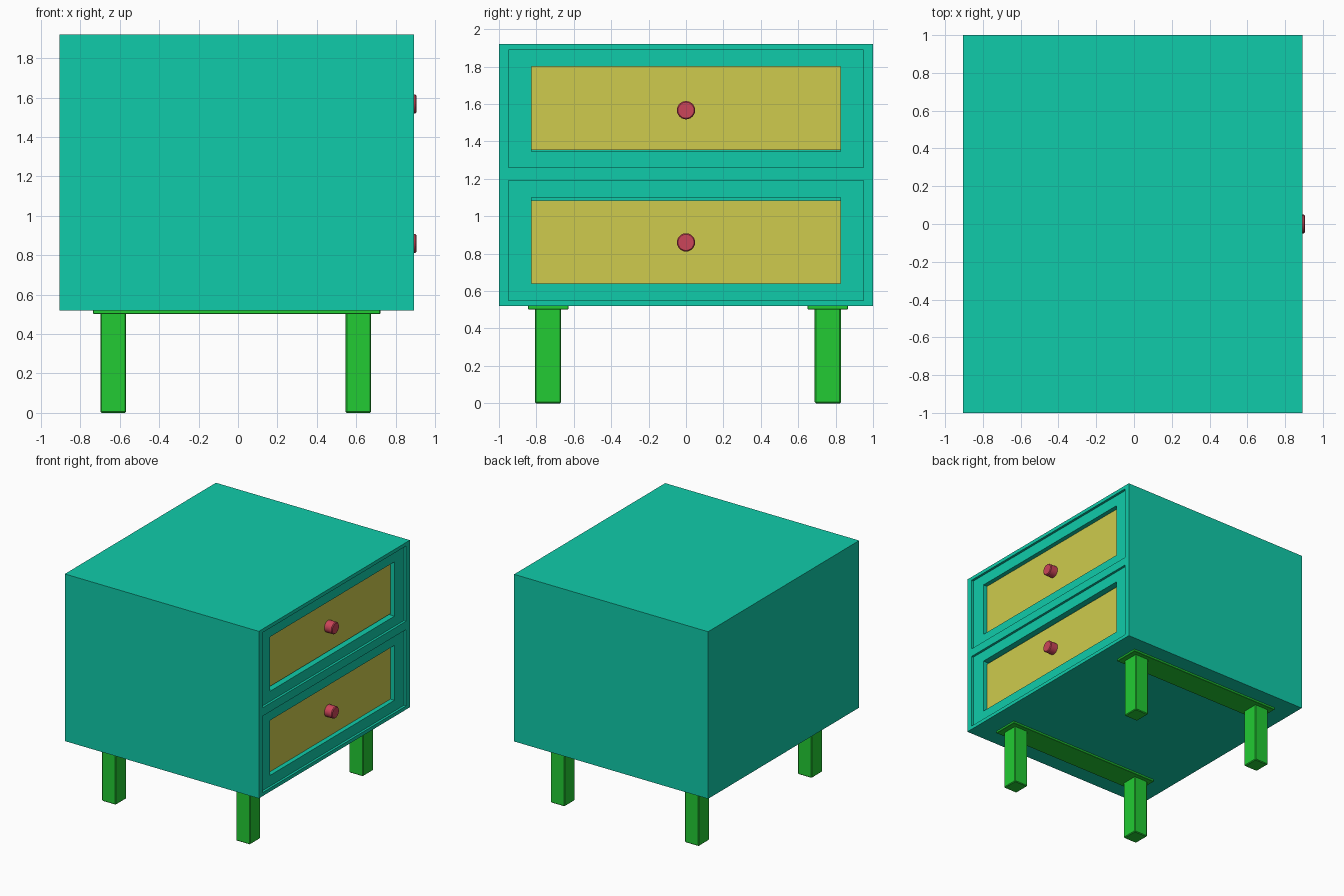
import bpy
import bmesh
from mathutils import Matrix, Vector

cube = bpy.data.objects.get("Cube")
if cube:
    bpy.data.objects.remove(cube, do_unlink=True)


def material(name, rgb):
    m = bpy.data.materials.new(name)
    m.use_nodes = True
    m.diffuse_color = (*rgb, 1)
    bsdf = next(n for n in m.node_tree.nodes if n.type == "BSDF_PRINCIPLED")
    bsdf.inputs["Base Color"].default_value = (*rgb, 1)
    return m


TEAL = material("teal", (0.005, 0.60, 0.40))
GREEN = material("green", (0.016, 0.60, 0.033))
YELLOW = material("yellow", (0.62, 0.60, 0.075))
RED = material("red", (0.60, 0.06, 0.10))


def add_object(name, bm, mat):
    mesh = bpy.data.meshes.new(name)
    bm.to_mesh(mesh)
    bm.free()
    mesh.materials.append(mat)
    obj = bpy.data.objects.new(name, mesh)
    bpy.context.scene.collection.objects.link(obj)
    return obj


def box(name, xs, ys, zs, mat, bevel=0):
    """Box spanning the given ranges, with optional chamfered edges."""
    lo, hi = Vector((xs[0], ys[0], zs[0])), Vector((xs[1], ys[1], zs[1]))
    bm = bmesh.new()
    bmesh.ops.create_cube(bm, size=1, matrix=Matrix.Translation((lo + hi) / 2)
                          @ Matrix.Diagonal((*(hi - lo), 1)))
    if bevel:
        bmesh.ops.bevel(bm, geom=bm.edges[:], offset=bevel, segments=1,
                        affect="EDGES")
    return add_object(name, bm, mat)


def cut(obj, *ranges):
    """Carve a box-shaped recess out of an object."""
    cutter = box("cutter", *ranges, TEAL)
    cutter.hide_render = True
    mod = obj.modifiers.new("recess", "BOOLEAN")
    mod.operation, mod.solver, mod.object = "DIFFERENCE", "EXACT", cutter
    graph = bpy.context.evaluated_depsgraph_get()
    mesh = bpy.data.meshes.new_from_object(obj.evaluated_get(graph))
    obj.modifiers.clear()
    obj.data = mesh
    bpy.data.objects.remove(cutter, do_unlink=True)


def knob(name, z):
    """Round pull with a chamfered rim, its axis along x."""
    bm = bmesh.new()
    bmesh.ops.create_cone(
        bm, cap_ends=True, segments=24, radius1=0.049, radius2=0.049, depth=0.085,
        matrix=Matrix.Translation((0.8625, 0, z)) @ Matrix.Rotation(1.5708, 4, "Y"))
    rim = [e for e in bm.edges if all(v.co.x > 0.9 for v in e.verts)]
    bmesh.ops.bevel(bm, geom=rim, offset=0.006, segments=1, affect="EDGES")
    obj = add_object(name, bm, RED)
    for p in obj.data.polygons:
        p.use_smooth = abs(p.normal.x) < 0.5
    for e in obj.data.edges:
        a, b = (obj.data.vertices[i].co for i in e.vertices)
        e.use_edge_sharp = abs(a.x - b.x) < 0.001


# Cabinet and its two framed drawers, which open towards +x
FRONT, DRAWER_FACE, PANEL_FACE = 0.893, 0.873, 0.835
body = box("cabinet_body", (-0.905, FRONT), (-1, 1), (0.52, 1.92), TEAL)

# Name, drawer height range, opening range, panel range, knob height
drawers = [("lower", (0.55, 1.19), (0.64, 1.10), (0.64, 1.085), 0.86),
           ("upper", (1.26, 1.89), (1.345, 1.80), (1.355, 1.80), 1.567)]
for name, outer, opening, panel, knob_z in drawers:
    cut(body, (0.75, 1), (-0.95, 0.95), outer)
    front = box(name + "_drawer_front", (0.75, DRAWER_FACE), (-0.95, 0.95), outer, TEAL)
    cut(front, (0.82, 1), (-0.825, 0.825), opening)
    box(name + "_drawer_panel", (0.80, PANEL_FACE), (-0.825, 0.825), panel, YELLOW)
    knob(name + "_drawer_knob", knob_z)

# Two mounting rails, each with a pair of square legs
for side, y in (("right", -0.737), ("left", 0.758)):
    box(side + "_leg_rail", (-0.735, 0.722), (y - 0.108, y + 0.108), (0.502, 0.522),
        GREEN, 0.003)
    for end, x in (("back", -0.633), ("front", 0.611)):
        box(f"{side}_{end}_leg", (x - 0.065, x + 0.065), (y - 0.07, y + 0.07),
            (0, 0.51), GREEN, 0.006)
